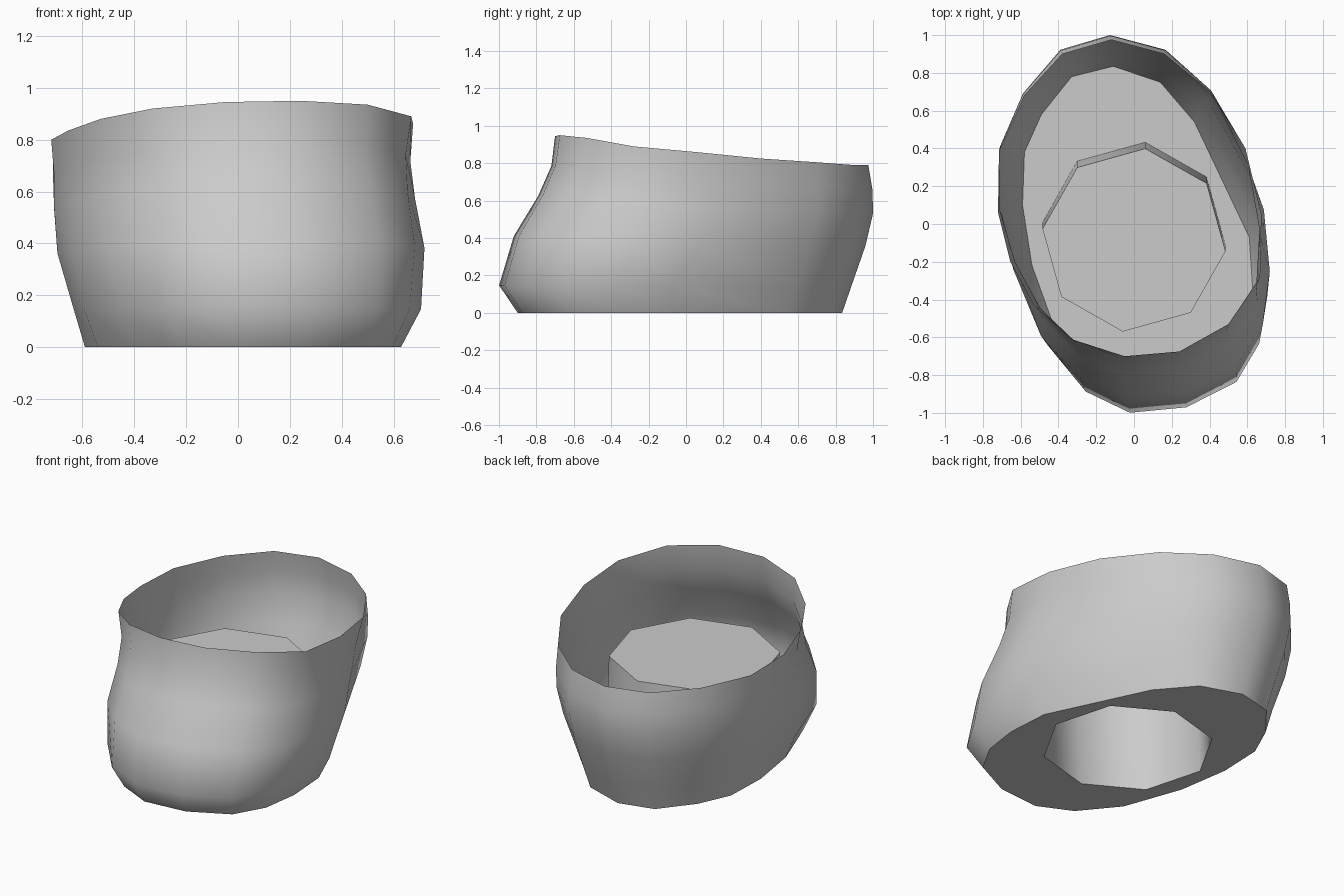
import bpy, bmesh, math
from mathutils import Vector

if "Cube" in bpy.data.objects:
    bpy.data.objects.remove(bpy.data.objects["Cube"])

# Matching 16-sided outlines of the base and the slanted rim
BASE = [(.628, -.34), (.595, -.57), (.49, -.755), (.25, -.875), (-.02, -.90), (-.23, -.80),
        (-.41, -.58), (-.54, -.22), (-.59, .10), (-.58, .38), (-.49, .58), (-.33, .78),
        (-.11, .835), (.14, .75), (.32, .54), (.61, -.07)]
RIM = [(.675, .05, .86), (.668, -.28, .89), (.50, -.53, .935), (.24, -.675, .95),
       (-.05, -.70, .945), (-.33, -.61, .92), (-.53, -.43, .88), (-.655, -.20, .835),
       (-.72, .06, .80), (-.715, .38, .79), (-.58, .68, .79), (-.38, .90, .79),
       (-.12, .975, .79), (.16, .90, .79), (.40, .70, .805), (.59, .40, .825)]
# height fraction, outward bulge at the front, outward bulge at the back
LEVELS = [(.33, .02, .045), (.60, -.03, .062), (.80, -.04, .04)]


def column(base, rim):
    """Points up one side of the shell, from base to rim."""
    b, r = Vector((*base, 0)), Vector(rim)
    out = b.normalized()
    back = (out.y + 1) / 2
    flare = .10 - .045 * back - .03 * max(0, -out.x)
    low = b + out * flare + Vector((0, 0, .147))
    pts = [b, low]
    for t, front_off, back_off in LEVELS:
        pts.append(low.lerp(r, t) + out * (front_off + (back_off - front_off) * back))
    return pts + [r]


def octagon(cy, z):
    return [(.488 * math.cos(math.radians(83 + 45 * i)),
             cy + .488 * math.sin(math.radians(83 + 45 * i)), z) for i in range(8)]


def skin(bm, rings):
    """Join successive closed rings with quads."""
    for a, b in zip(rings, rings[1:]):
        n = len(a)
        for i in range(n):
            j = (i + 1) % n
            bm.faces.new((a[i], a[j], b[j], b[i]))


def loop_edges(bm, ring):
    return [bm.edges.get((ring[i - 1], ring[i])) for i in range(len(ring))]


bm = bmesh.new()
# Open outer wall
cols = [column(b, r) for b, r in zip(BASE, RIM)]
wall = [[bm.verts.new(p) for p in ring] for ring in zip(*cols)]
skin(bm, wall)

# Raised eight-sided socket with closed top
socket = [[bm.verts.new(p) for p in octagon(cy, z)] for cy, z in ((-.052, 0), (-.085, .555))]
skin(bm, socket)
bm.faces.new(socket[1])

# Floor between the outer wall and the socket opening
bmesh.ops.triangle_fill(bm, use_beauty=True, use_dissolve=False, normal=(0, 0, -1),
                        edges=loop_edges(bm, wall[0]) + loop_edges(bm, socket[0]))
bmesh.ops.recalc_face_normals(bm, faces=bm.faces)

mesh = bpy.data.meshes.new("open_cup")
bm.to_mesh(mesh)
bm.free()
cup = bpy.data.objects.new("open_cup", mesh)
bpy.context.collection.objects.link(cup)
bpy.context.view_layer.objects.active = cup
cup.select_set(True)
bpy.ops.object.shade_smooth_by_angle(angle=math.radians(50))
